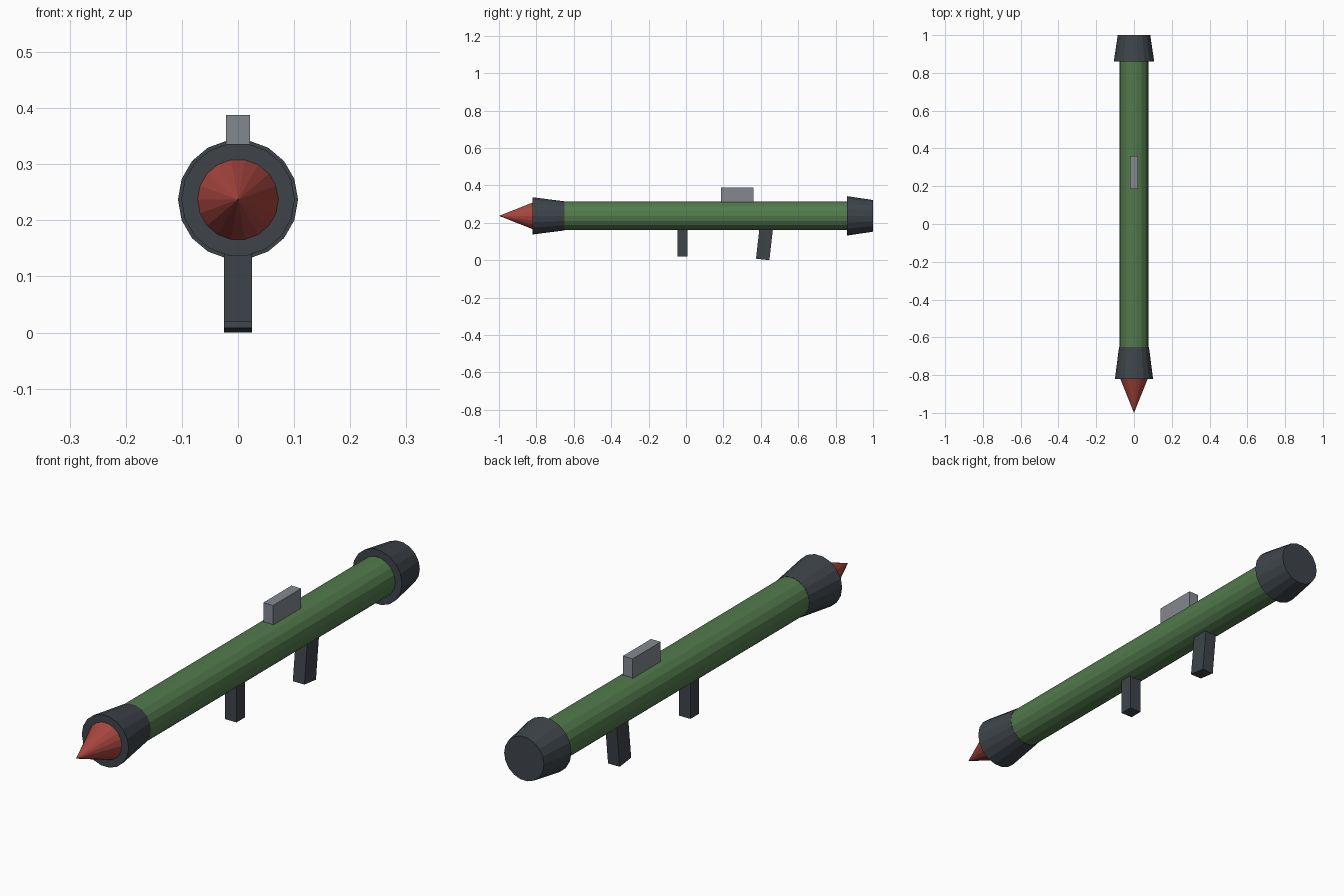
import bpy, math
from mathutils import Matrix

if "Cube" in bpy.data.objects:
    bpy.data.objects.remove(bpy.data.objects["Cube"])

ZC = 0.237  # height of the tube axis


def mat(name, rgb):
    m = bpy.data.materials.new(name)
    lin = [((c / 255 + 0.055) / 1.055) ** 2.4 for c in rgb]
    m.diffuse_color = (*lin, 1)
    m.use_nodes = True
    m.node_tree.nodes["Principled BSDF"].inputs["Base Color"].default_value = m.diffuse_color
    return m


green = mat("olive green", (82, 122, 76))
dark = mat("dark grey", (62, 68, 74))
red = mat("red", (168, 70, 62))
grey = mat("mid grey", (132, 137, 143))


def lathe(name, y0, r0, y1, r1, sides, material):
    """Solid tapered drum along y, with corners on the left and right."""
    bpy.ops.mesh.primitive_cone_add(vertices=sides, radius1=r0, radius2=r1, depth=y1 - y0)
    o = bpy.context.object
    o.name = name
    o.data.transform(Matrix.Translation((0, (y0 + y1) / 2, ZC))
                     @ Matrix.Rotation(-math.pi / 2, 4, 'X')
                     @ Matrix.Rotation(math.pi / 2, 4, 'Z'))
    o.data.materials.append(material)
    return o


def box(name, centre, size, material, tilt=0):
    bpy.ops.mesh.primitive_cube_add(size=1)
    o = bpy.context.object
    o.name = name
    o.data.transform(Matrix.Translation(centre) @ Matrix.Rotation(tilt, 4, 'X')
                     @ Matrix.Diagonal((*size, 1)))
    o.data.materials.append(material)
    return o


# Tube, flared muzzle, rear bell and pointed nose
tube = lathe("tube", -0.65, 0.078, 0.87, 0.078, 18, green)
lathe("muzzle", -0.82, 0.101, -0.65, 0.079, 18, dark)
lathe("rear_bell", 0.86, 0.107, 1.0, 0.086, 18, dark)
lathe("nose_cone", -1.0, 0.0, -0.82, 0.072, 18, red)

# Grips and sight
box("front_grip", (0, -0.018, 0.1), (0.05, 0.053, 0.16), dark)
box("rear_grip", (0, 0.42, 0.0925), (0.05, 0.072, 0.178), dark, math.radians(-6.5))
box("sight", (0, 0.273, 0.347), (0.042, 0.174, 0.082), grey)
